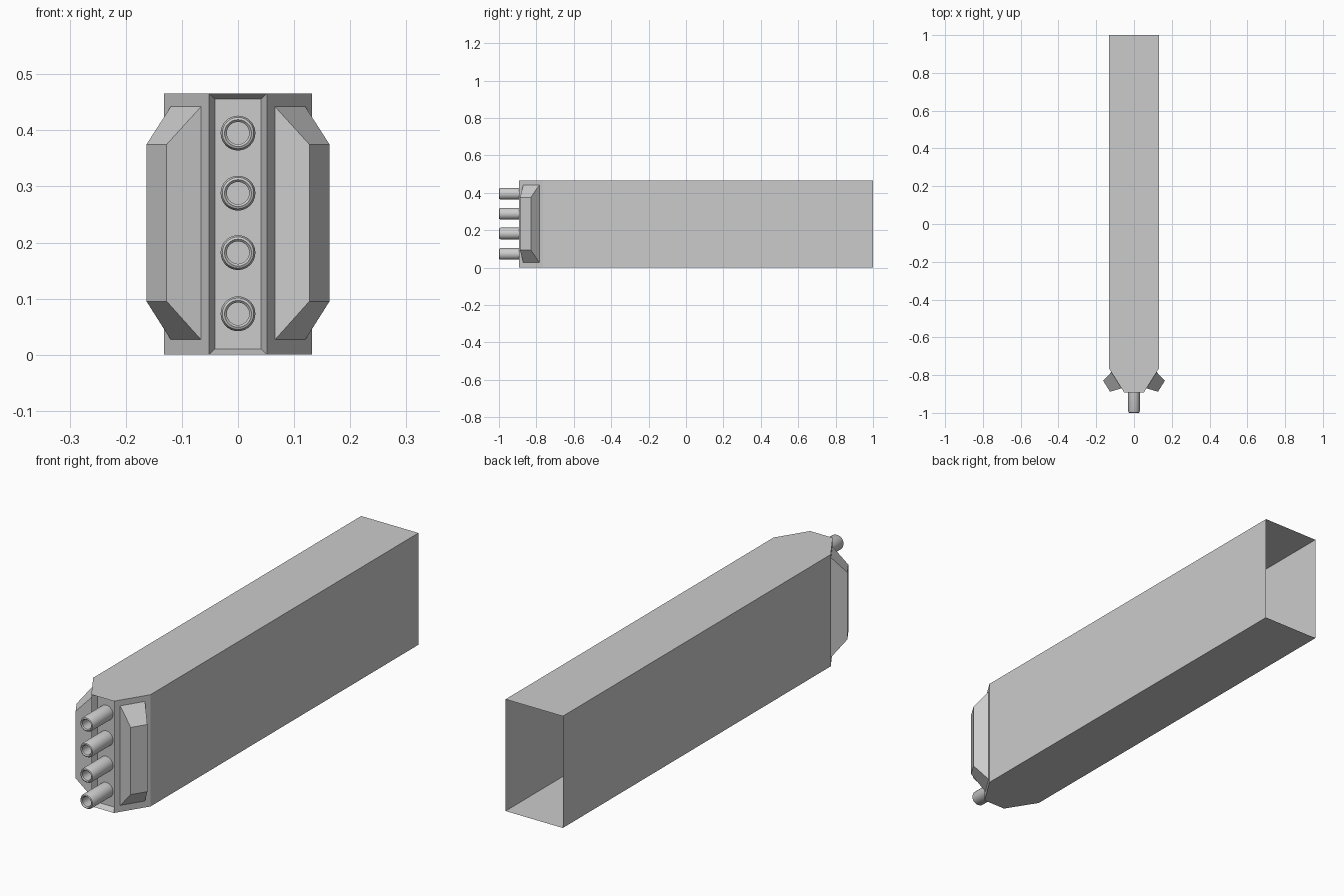
import bpy, bmesh
from math import cos, sin, tau

if "Cube" in bpy.data.objects:
    bpy.data.objects.remove(bpy.data.objects["Cube"])


def make_object(name, bm):
    bmesh.ops.recalc_face_normals(bm, faces=bm.faces[:])
    mesh = bpy.data.meshes.new(name)
    bm.to_mesh(mesh)
    bm.free()
    obj = bpy.data.objects.new(name, mesh)
    bpy.context.collection.objects.link(obj)
    return obj


HEIGHT, FRONT = 0.466, -0.892

# Long housing: chamfered plan extruded upward, open at the back
half = [(0.052, FRONT), (0.132, -0.765), (0.132, 1.0)]
plan = half + [(-x, y) for x, y in reversed(half)]
bm = bmesh.new()
low = [bm.verts.new((x, y, 0)) for x, y in plan]
high = [bm.verts.new((x, y, HEIGHT)) for x, y in plan]
bm.faces.new(low)
bm.faces.new(high)
for i in range(6):
    j = (i + 1) % 6
    if i != 2:  # leave the back open
        face = bm.faces.new((low[i], low[j], high[j], high[i]))
        if i == 5:
            front_face = face
bmesh.ops.recalc_face_normals(bm, faces=bm.faces[:])
# Recessed front panel
bmesh.ops.inset_region(bm, faces=[front_face], thickness=0.015)
for v in front_face.verts:
    v.co.y += 0.025
make_object("housing", bm)

# Tapered side blocks on the chamfered corners, mirrored
base = [(0.066, -0.870), (0.120, -0.784)]
outer = [(0.127, -0.888), (0.163, -0.830)]
bm = bmesh.new()


def ring(points, z0, z1):
    (xa, ya), (xb, yb) = points
    return [bm.verts.new(p) for p in
            ((xa, ya, z0), (xb, yb, z0), (xb, yb, z1), (xa, ya, z1))]


inner_ring = ring(base, 0.027, 0.442)
outer_ring = ring(outer, 0.095, 0.375)
bm.faces.new(outer_ring)
for i in range(4):
    j = (i + 1) % 4
    bm.faces.new((inner_ring[i], inner_ring[j], outer_ring[j], outer_ring[i]))
# close the base so normals are consistent
bm.faces.new(inner_ring)
blocks = make_object("side_blocks", bm)
blocks.modifiers.new("mirror", 'MIRROR')

# Four hollow barrels, lathed around the y axis
profile = [(0.031, FRONT + 0.025), (0.031, -0.992), (0.028, -0.998),
           (0.024, -1.0), (0.020, -0.996), (0.020, -0.95)]
SIDES = 32
for n, z in enumerate((0.073, 0.182, 0.288, 0.395)):
    bm = bmesh.new()
    rings = [[bm.verts.new((r * cos(tau * k / SIDES), y,
                            z + r * sin(tau * k / SIDES)))
              for k in range(SIDES)] for r, y in profile]
    for a, b in zip(rings, rings[1:]):
        for k in range(SIDES):
            m = (k + 1) % SIDES
            bm.faces.new((a[k], a[m], b[m], b[k]))
    bm.faces.new(rings[-1])
    bm.faces.new(rings[0])
    barrel = make_object(f"barrel_{n + 1}", bm)
    bpy.ops.object.select_all(action='DESELECT')
    barrel.select_set(True)
    bpy.context.view_layer.objects.active = barrel
    bpy.ops.object.shade_smooth_by_angle()
